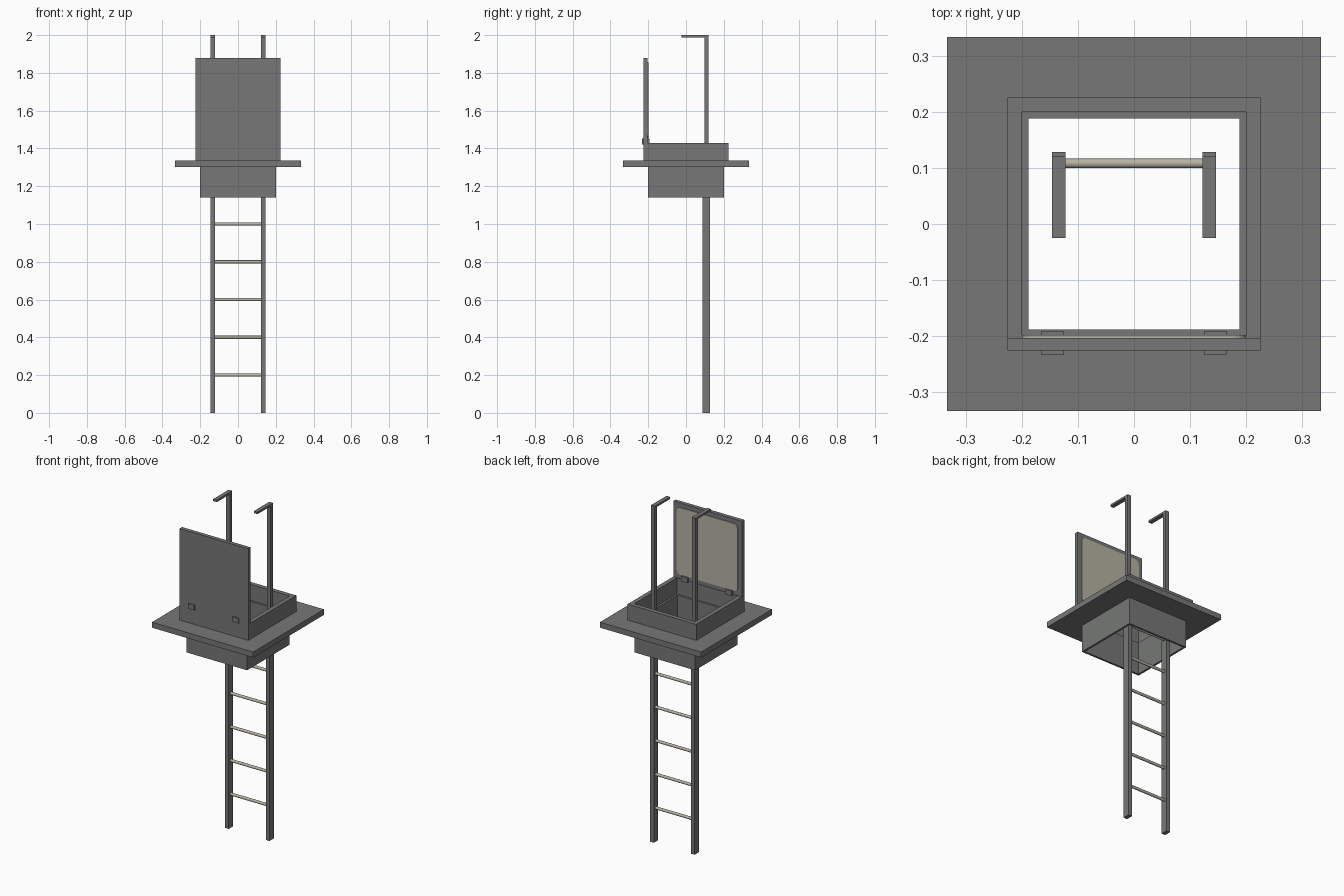
import bpy
import bmesh
import math
from mathutils import Matrix

if "Cube" in bpy.data.objects:
    bpy.data.objects.remove(bpy.data.objects["Cube"], do_unlink=True)


def make_material(name, colour):
    mat = bpy.data.materials.new(name)
    mat.use_nodes = True
    mat.diffuse_color = colour
    mat.node_tree.nodes["Principled BSDF"].inputs["Base Color"].default_value = colour
    return mat


STEEL = make_material("grey steel", (0.18, 0.187, 0.18, 1))
LINING = make_material("pale lining", (0.47, 0.45, 0.37, 1))


def finish(name, bm, mat):
    bmesh.ops.recalc_face_normals(bm, faces=bm.faces)
    mesh = bpy.data.meshes.new(name)
    bm.to_mesh(mesh)
    bm.free()
    mesh.materials.append(mat)
    obj = bpy.data.objects.new(name, mesh)
    bpy.context.collection.objects.link(obj)
    return obj


def box(name, x, y, z, mat=STEEL):
    """Box spanning the (low, high) pairs x, y and z."""
    bm = bmesh.new()
    bmesh.ops.create_cube(bm, size=1)
    for v in bm.verts:
        v.co = [lo + (c + 0.5) * (hi - lo) for c, (lo, hi) in zip(v.co, (x, y, z))]
    return finish(name, bm, mat)


def square_frame(name, outer, inner, low, high):
    """Square tube open at the top and bottom."""
    bm = bmesh.new()
    rings = []
    for half, z in ((outer, low), (outer, high), (inner, high), (inner, low)):
        rings.append([bm.verts.new((sx * half, sy * half, z))
                      for sx, sy in ((-1, -1), (1, -1), (1, 1), (-1, 1))])
    for k in range(4):
        a, b = rings[k], rings[(k + 1) % 4]
        for i in range(4):
            j = (i + 1) % 4
            bm.faces.new((a[i], a[j], b[j], b[i]))
    return finish(name, bm, STEEL)


# Hatch frame: shaft through the roof, flange and raised collar
square_frame("lower_shaft", 0.2, 0.188, 1.14, 1.335)
square_frame("roof_flange", 0.333, 0.2, 1.302, 1.335)
square_frame("upper_collar", 0.226, 0.2, 1.335, 1.43)

# Open lid standing upright along the front edge
box("lid", (-0.226, 0.226), (-0.226, -0.203), (1.43, 1.88))

# Rounded lining panel on the inside of the lid
lining = box("lid_lining", (-0.2, 0.2), (-0.203, -0.198), (1.455, 1.855), LINING)
bm = bmesh.new()
bm.from_mesh(lining.data)
corners = [e for e in bm.edges
           if abs(e.verts[0].co.y - e.verts[1].co.y) > 0.001]
bmesh.ops.bevel(bm, geom=corners, offset=0.025, segments=5, profile=0.5,
                affect='EDGES')
bm.to_mesh(lining.data)
bm.free()

# Hinges, ladder rails and hooked grab handles on both sides
for side, s in (("right", -1), ("left", 1)):
    hinge_x = sorted((s * 0.125, s * 0.166))
    rail_x = sorted((s * 0.122, s * 0.146))
    box(side + "_hinge", hinge_x, (-0.233, -0.192), (1.422, 1.452))
    box(side + "_rail", rail_x, (0.087, 0.128), (0, 1.2))
    box(side + "_handle_post", rail_x, (0.097, 0.12), (1.2, 1.988))
    box(side + "_handle_hook", rail_x, (-0.025, 0.12), (1.988, 2.0))

# Round rungs between the rails
for i in range(6):
    bm = bmesh.new()
    turn = Matrix.Translation((0, 0.108, 0.2 * (i + 1))) @ Matrix.Rotation(math.pi / 2, 4, 'Y')
    bmesh.ops.create_cone(bm, cap_ends=True, segments=16, radius1=0.0085,
                          radius2=0.0085, depth=0.244, matrix=turn)
    rung = finish("rung_%d" % (i + 1), bm, LINING)
    bpy.ops.object.select_all(action='DESELECT')
    rung.select_set(True)
    bpy.context.view_layer.objects.active = rung
    bpy.ops.object.shade_smooth_by_angle(angle=math.radians(40))
